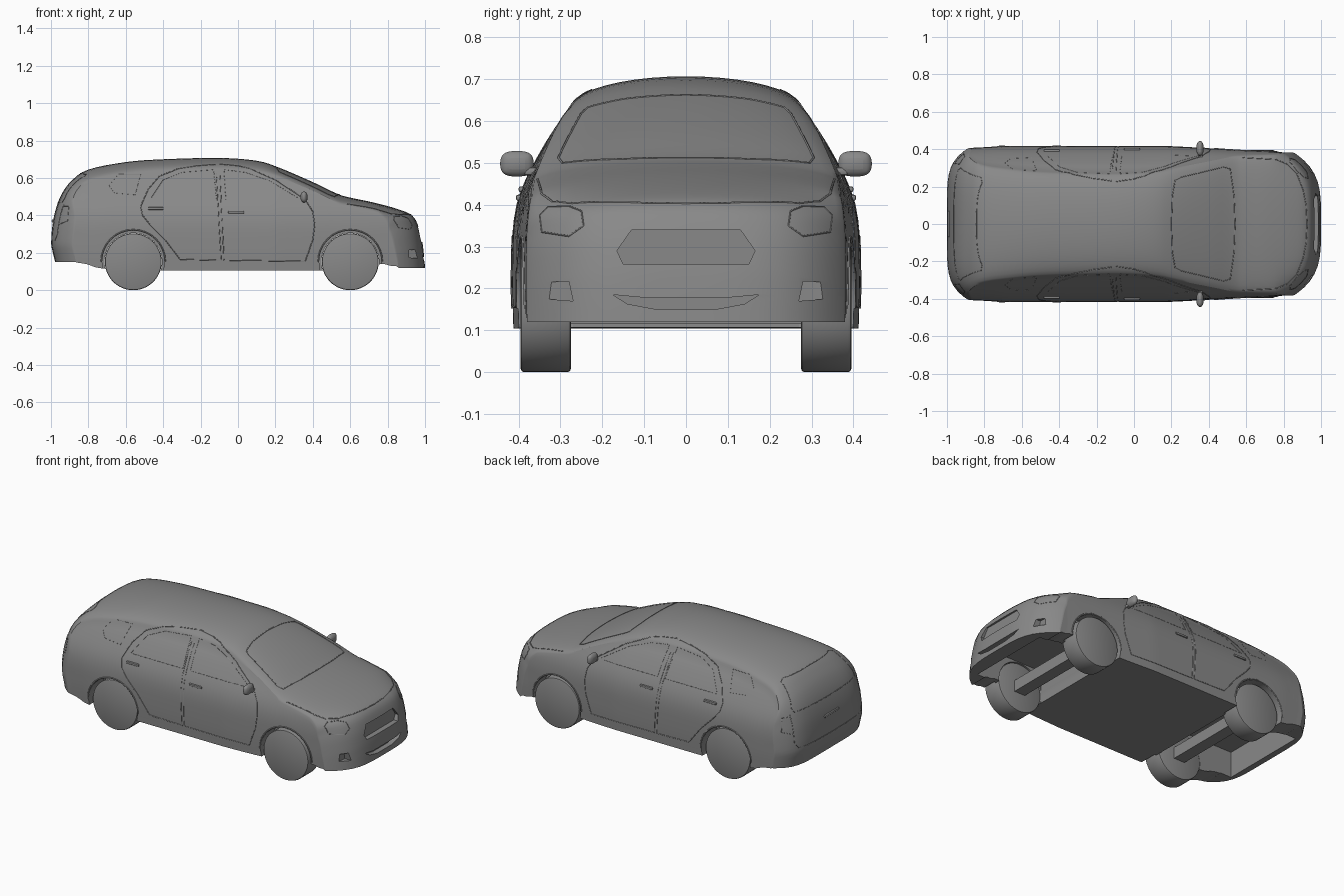
import bpy, bmesh, math
from mathutils import Vector
from mathutils.bvhtree import BVHTree

if "Cube" in bpy.data.objects:
    bpy.data.objects.remove(bpy.data.objects["Cube"])


def lerp(tab, v):
    if v <= tab[0][0]:
        return tab[0][1]
    for (a, p), (b, q) in zip(tab, tab[1:]):
        if v <= b:
            return p + (q - p) * (v - a) / (b - a)
    return tab[-1][1]


def catmull(pts, steps):
    out = []
    for i in range(len(pts) - 1):
        p = [pts[max(i - 1, 0)], pts[i], pts[i + 1], pts[min(i + 2, len(pts) - 1)]]
        for k in range(steps):
            t = k / steps
            out.append([0.5 * (2 * b + (c - a) * t + (2 * a - 5 * b + 4 * c - d) * t * t
                               + (3 * b - a - 3 * c + d) * t ** 3) for a, b, c, d in zip(*p)])
    return out + [list(pts[-1])]


def link(name, bm):
    bmesh.ops.recalc_face_normals(bm, faces=bm.faces)
    me = bpy.data.meshes.new(name)
    bm.to_mesh(me)
    ob = bpy.data.objects.new(name, me)
    bpy.context.collection.objects.link(ob)
    return ob


def activate(ob):
    bpy.ops.object.select_all(action='DESELECT')
    ob.select_set(True)
    bpy.context.view_layer.objects.active = ob


def smooth(ob, deg=35):
    activate(ob)
    bpy.ops.object.shade_smooth_by_angle(angle=math.radians(deg))


def box(name, loc, size, bevel=0.0, seg=3):
    bm = bmesh.new()
    bmesh.ops.create_cube(bm, size=1)
    bmesh.ops.scale(bm, vec=size, verts=bm.verts)
    if bevel:
        bmesh.ops.bevel(bm, geom=bm.edges[:], offset=bevel, segments=seg, affect='EDGES', profile=0.5)
    bmesh.ops.translate(bm, vec=loc, verts=bm.verts)
    ob = link(name, bm)
    if bevel:
        smooth(ob, 40)
    return ob


def cylinder_y(name, x, z, r, y0, y1, bevel=0.0):
    bm = bmesh.new()
    bot = [bm.verts.new((x + r * math.cos(a), y0, z + r * math.sin(a)))
           for a in (2 * math.pi * i / 48 for i in range(48))]
    face = bm.faces.new(bot)
    ext = bmesh.ops.extrude_face_region(bm, geom=[face])
    bmesh.ops.translate(bm, vec=(0, y1 - y0, 0),
                        verts=[v for v in ext['geom'] if isinstance(v, bmesh.types.BMVert)])
    if bevel:
        rim = {e for f in bm.faces if len(f.verts) > 4 for e in f.edges}
        bmesh.ops.bevel(bm, geom=list(rim), offset=bevel, segments=2, affect='EDGES', profile=0.5)
    return link(name, bm)


def prism_x(name, pts, x0, x1):
    bm = bmesh.new()
    a = [bm.verts.new((x0, y, z)) for y, z in pts]
    b = [bm.verts.new((x1, y, z)) for y, z in pts]
    bm.faces.new(a)
    bm.faces.new(b)
    for i in range(len(pts)):
        j = (i + 1) % len(pts)
        bm.faces.new((a[i], a[j], b[j], b[i]))
    return link(name, bm)


# Body loft: centre line x, top z, bottom z, depth of the crown
STATIONS = [(-1, .15, .15, 0), (-.999, .25, .15, .04), (-.994, .33, .148, .05), (-.978, .42, .145, .055),
            (-.945, .51, .142, .06), (-.89, .585, .135, .065), (-.80, .645, .12, .07), (-.6, .685, .11, .075),
            (-.4, .70, .105, .075), (-.1, .707, .105, .075), (.1, .692, .105, .07), (.22, .655, .105, .06),
            (.4, .578, .105, .055), (.53, .516, .11, .055), (.6, .495, .12, .05), (.72, .47, .135, .05),
            (.85, .435, .14, .05), (.93, .40, .135, .05), (.965, .34, .13, .05), (.985, .26, .13, .05),
            (.994, .19, .125, .03), (1, .12, .12, 0)]
WIDTH = [(.1, .412), (.2, .416), (.35, .413), (.43, .397), (.5, .362), (.6, .303), (.65, .256), (.71, .20)]
TAPER = [(-1, .98), (-.7, 1), (.2, 1), (.5, .96), (.75, .93), (1, .92)]


def half_width(z):
    return sum(lerp(WIDTH, z + o) for o in (-.03, 0, .03)) / 3


def bend(x, y, z):
    # round the nose and tail in plan, tuck the rear bumper under
    x -= .15 * min(max((x - .75) / .2, 0), 1) * abs(y / .385) ** 4
    x += .12 * min(max((-.75 - x) / .22, 0), 1) * abs(y / .41) ** 6
    return x * (1 - .25 * max(0, .24 - z)) if x < 0 else x


bm = bmesh.new()
rings = []
for x, zt, zb, d in catmull(STATIONS, 4):
    zt = max(zt, zb)
    d = max(0, min(d, .5 * (zt - zb)))
    zs, k = zt - d, lerp(TAPER, x)
    half = []
    for i in range(15):
        z = zb + (zs - zb) * i / 14
        half.append((half_width(z) * k, z))
    for i in range(1, 11):
        a = math.pi / 2 * i / 10
        half.append((half_width(zs) * k * math.cos(a), zs + d * math.sin(a)))
    half[-1] = (0, zt)
    ring = half + [(-y, z) for y, z in half[-2::-1]]
    rings.append([bm.verts.new((bend(x, y, z), y, z)) for y, z in ring])
for r, s in zip(rings, rings[1:]):
    for i in range(len(r)):
        j = (i + 1) % len(r)
        bm.faces.new((r[i], r[j], s[j], s[i]))
bm.faces.new(rings[0])
bm.faces.new(rings[-1])
bmesh.ops.remove_doubles(bm, verts=bm.verts, dist=.0004)
bmesh.ops.dissolve_degenerate(bm, edges=bm.edges, dist=.0001)
bmesh.ops.recalc_face_normals(bm, faces=bm.faces)
tree = BVHTree.FromBMesh(bm)
body = link("car_body", bm)

# Wheel arches, open underside, grilles and fog lamp recesses cut from the body
cutters = []
for x in (-.56, .60):
    cutters.append(cylinder_y("well_cut", x, .152, .1535, -.35, .35))
    cutters += [cylinder_y("arch_cut", x, .152, .166, *y) for y in ((-.6, -.3), (.3, .6))]
cutters += [box("underside_cut", (.68, 0, .09), (.46, .54, .44)), box("underside_cut", (-.68, 0, .09), (.52, .56, .44))]
cutters.append(prism_x("grille_cut", [(-.13, .34), (.13, .34), (.165, .29), (.15, .258), (-.15, .258), (-.165, .29)],
                       .953, 1.2))
cutters.append(prism_x("intake_cut", [(-.175, .185), (-.1, .178), (.1, .178), (.175, .185), (.14, .163),
                                      (.07, .15), (-.07, .15), (-.14, .163)], .965, 1.2))
for s in (1, -1):
    cutters.append(prism_x("fog_cut", [(s * .27, .17), (s * .335, .175), (s * .34, .215), (s * .28, .217)], .915, 1.2))
activate(body)
for c in cutters:
    m = body.modifiers.new("cut", 'BOOLEAN')
    m.operation, m.solver, m.object = 'DIFFERENCE', 'EXACT', c
    bpy.ops.object.modifier_apply(modifier=m.name)
for c in cutters:
    bpy.data.objects.remove(c)
smooth(body, 32)

# Seams are thin beads traced on the body surface
VIEWS = {'side': lambda a, b, s: ((a, 2 * s, b), (0, -s, 0)),
         'top': lambda a, b, s: ((a, b * s, 2), (0, 0, -1)),
         'front': lambda a, b, s: ((2, a * s, b), (-1, 0, 0)),
         'rear': lambda a, b, s: ((-2, a * s, b), (1, 0, 0))}


def seam(name, view, pts, closed=False, both=True, r=.0025):
    cu = bpy.data.curves.new(name, 'CURVE')
    cu.dimensions, cu.bevel_depth, cu.bevel_resolution = '3D', r, 1
    path = list(pts) + ([pts[0]] if closed else [])
    dense = [(p[0] + (q[0] - p[0]) * t / 8, p[1] + (q[1] - p[1]) * t / 8)
             for p, q in zip(path, path[1:]) for t in range(8)] + [path[-1]]
    for s in ((1, -1) if both else (1,)):
        hits = []
        for a, b in dense:
            o, d = VIEWS[view](a, b, s)
            h = tree.ray_cast(Vector(o), Vector(d))[0]
            if h:
                hits.append(h)
        if len(hits) < 2:
            continue
        sp = cu.splines.new('POLY')
        sp.points.add(len(hits) - 1)
        for p, h in zip(sp.points, hits):
            p.co = (*h, 1)
    bpy.context.collection.objects.link(bpy.data.objects.new(name, cu))


seam("rear_door_seam", 'side', [(-.12, .672), (-.22, .665), (-.32, .65), (-.42, .61), (-.48, .54), (-.52, .45),
                                (-.51, .40), (-.47, .35), (-.39, .27), (-.31, .165), (-.09, .16)], True)
seam("front_door_seam", 'side', [(-.1, .674), (0, .665), (.06, .652), (.2, .59), (.36, .485), (.40, .42), (.41, .35),
                                 (.40, .27), (.36, .155), (-.075, .16)], True)
seam("front_window_seam", 'side', [(-.075, .645), (.04, .63), (.17, .585), (.335, .485), (-.065, .485)], True, r=.001)
seam("rear_window_seam", 'side', [(-.13, .645), (-.3, .63), (-.40, .59), (-.47, .485), (-.115, .485)], True, r=.001)
seam("quarter_window_seam", 'side', [(-.52, .62), (-.64, .62), (-.69, .56), (-.66, .52), (-.55, .51)], True, r=.0008)
seam("windshield_seam", 'top', [(.2, 0), (.205, .15), (.22, .235), (.25, .25), (.48, .305), (.515, .295), (.535, .15),
                                (.54, 0)])
seam("hood_seam", 'top', [(.925, 0), (.92, .1), (.905, .18), (.87, .27), (.82, .32), (.76, .345), (.58, .355)])
seam("headlight_seam", 'front', [(.25, .385), (.28, .397), (.33, .395), (.35, .375), (.345, .335), (.28, .325),
                                 (.245, .35)], True, r=.002)
seam("tailgate_window_seam", 'rear', [(0, .625), (.22, .62), (.25, .61), (.30, .49), (.29, .47), (0, .465)], r=.002)
seam("tailgate_seam", 'rear', [(.32, .46), (.325, .30), (.30, .265), (0, .26)], r=.002)
seam("tail_light_seam", 'rear', [(.32, .45), (.36, .45), (.375, .37), (.325, .35)], True, r=.0015)
for x in (-.56, .60):
    seam("arch_lip", 'side', [(x + .171 * math.cos(a), .152 + .171 * math.sin(a))
                              for a in (math.pi * i / 16 for i in range(17))], r=.004)

# Wheels and axles
for x in (-.56, .60):
    for s in (1, -1):
        y = sorted((s * .275, s * .395))
        smooth(cylinder_y("wheel", x, .152, .152, y[0], y[1], .008), 30)
    box("axle", (x, 0, .15), (.075, .56, .07))

# Door handles, mirrors and tailgate handle
for s in (1, -1):
    for x, z in ((-.44, .437), (-.01, .417)):
        hit = tree.ray_cast(Vector((x, 2 * s, z)), Vector((0, -s, 0)))[0]
        box("door_handle", (x, hit.y, z), (.085, .018, .014), .005, 2)
    mirror = box("mirror", (.353, s * .404, .498), (.042, .083, .064), .016, 1)
    mirror.modifiers.new("round", 'SUBSURF').levels = 2
    mirror.modifiers[-1].render_levels = 2
    box("mirror_stalk", (.355, s * .362, .480), (.024, .05, .02), .006, 2)
hit = tree.ray_cast(Vector((-2, 0, .37)), Vector((1, 0, 0)))[0]
box("tailgate_handle", (hit.x + .002, 0, .37), (.02, .14, .016), .006, 2)

# Dark grey finish on every part
grey = bpy.data.materials.new("dark_grey")
grey.diffuse_color = (.25, .25, .25, 1)
grey.use_nodes = True
grey.node_tree.nodes["Principled BSDF"].inputs["Base Color"].default_value = grey.diffuse_color
for ob in bpy.data.objects:
    ob.data.materials.clear()
    ob.data.materials.append(grey)
